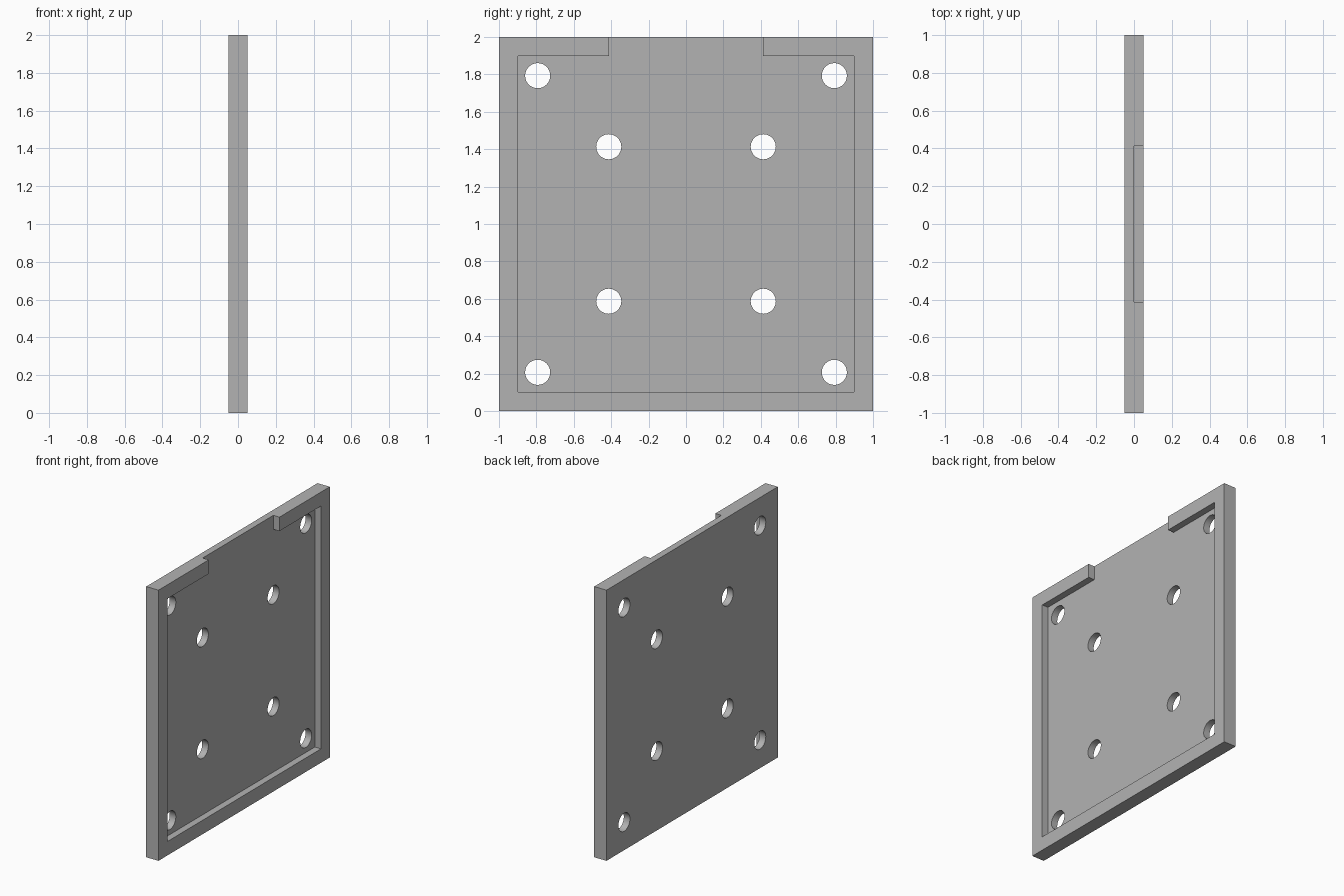
import bpy
from math import radians

cube = bpy.data.objects.get("Cube")
if cube:
    bpy.data.objects.remove(cube, do_unlink=True)

grey = bpy.data.materials.new("plain grey")
grey.use_nodes = True
color = (0.45, 0.45, 0.45, 1)
grey.diffuse_color = color
grey.node_tree.nodes["Principled BSDF"].inputs["Base Color"].default_value = color

MID = 1.0        # height of the plate centre
INNER = 0.897    # half width of the recess
NOTCH = 0.413    # half width of the opening in the top rim


def box(name, low, high):
    centre = [(a + b) / 2 for a, b in zip(low, high)]
    bpy.ops.mesh.primitive_cube_add(size=1, location=centre)
    obj = bpy.context.object
    obj.name = name
    obj.scale = [b - a for a, b in zip(low, high)]
    bpy.ops.object.transform_apply(location=True, rotation=False, scale=True)
    return obj


def cut(target, cutter):
    mod = target.modifiers.new(cutter.name, "BOOLEAN")
    mod.operation = "DIFFERENCE"
    mod.solver = "EXACT"
    mod.object = cutter
    bpy.context.view_layer.objects.active = target
    bpy.ops.object.modifier_apply(modifier=mod.name)
    bpy.data.objects.remove(cutter, do_unlink=True)


# Square plate with a raised rim
plate = box("mounting_plate", (-0.05, -1, 0), (0.05, 1, 2))
plate.data.materials.append(grey)

# Shallow recess, and the opening through the top rim
cut(plate, box("recess", (0, -INNER, MID - INNER), (0.2, INNER, MID + INNER)))
cut(plate, box("top_opening", (0, -NOTCH, MID), (0.2, NOTCH, 2.2)))

# Four corner holes and four inner holes
for offset in (0.793, NOTCH):
    for side in (-1, 1):
        for level in (-1, 1):
            bpy.ops.mesh.primitive_cylinder_add(
                vertices=48, radius=0.067, depth=0.4,
                location=(0, side * offset, MID + level * offset),
                rotation=(0, radians(90), 0))
            hole = bpy.context.object
            hole.name = "bolt_hole"
            cut(plate, hole)

# Smooth hole walls with sharp edges kept
bpy.ops.object.select_all(action="DESELECT")
plate.select_set(True)
bpy.context.view_layer.objects.active = plate
bpy.ops.object.shade_smooth_by_angle(angle=radians(30))
